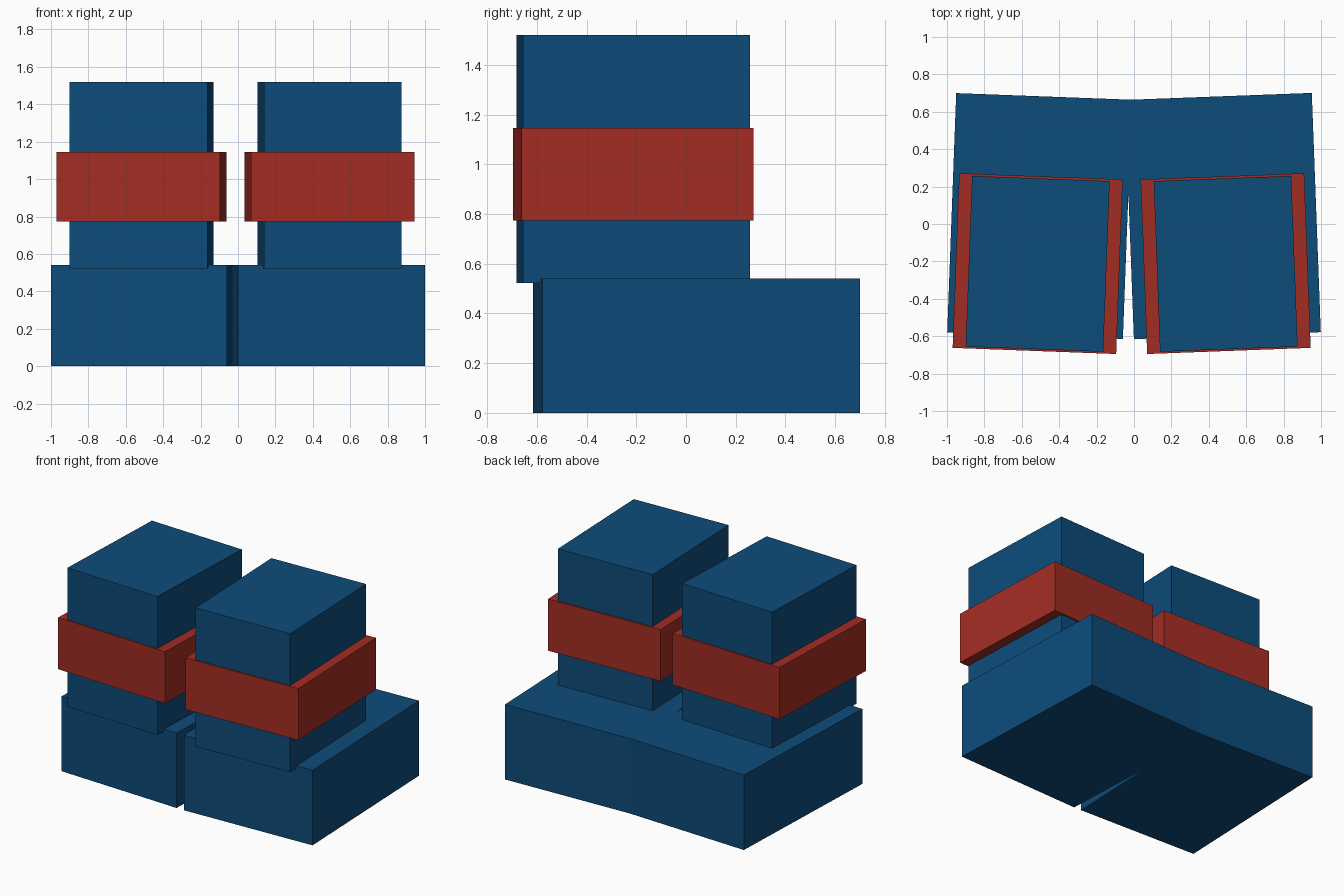
import bpy
import math

if "Cube" in bpy.data.objects:
    bpy.data.objects.remove(bpy.data.objects["Cube"])


def material(name, rgb):
    m = bpy.data.materials.new(name)
    m.diffuse_color = (*rgb, 1.0)
    m.use_nodes = True
    m.node_tree.nodes["Principled BSDF"].inputs["Base Color"].default_value = m.diffuse_color
    return m


blue = material("deep_blue", (0.004, 0.072, 0.195))
red = material("brick_red", (0.365, 0.026, 0.017))
TURN = math.radians(2.15)


def block(name, center, width, depth, bottom, top, turn, mat):
    bpy.ops.mesh.primitive_cube_add(
        size=1, location=(*center, (bottom + top) / 2), rotation=(0, 0, turn))
    ob = bpy.context.object
    ob.name = name
    ob.scale = (width, depth, top - bottom)
    bpy.ops.object.transform_apply(location=False, rotation=True, scale=True)
    ob.data.materials.append(mat)


# Each side: foot, leg and trouser band, turned slightly outward
for side, turn, foot_x, foot_w, leg_x in (
        ("left", -TURN, -0.505, 0.94, -0.515),
        ("right", TURN, 0.475, 1.00, 0.49)):
    block(side + "_foot", (foot_x, 0.0425), foot_w, 1.28, 0.0, 0.54, turn, blue)
    block(side + "_leg", (leg_x, -0.213), 0.736, 0.913, 0.522, 1.52, turn, blue)
    block(side + "_band", (leg_x, -0.212), 0.875, 0.934, 0.774, 1.146, turn, red)
